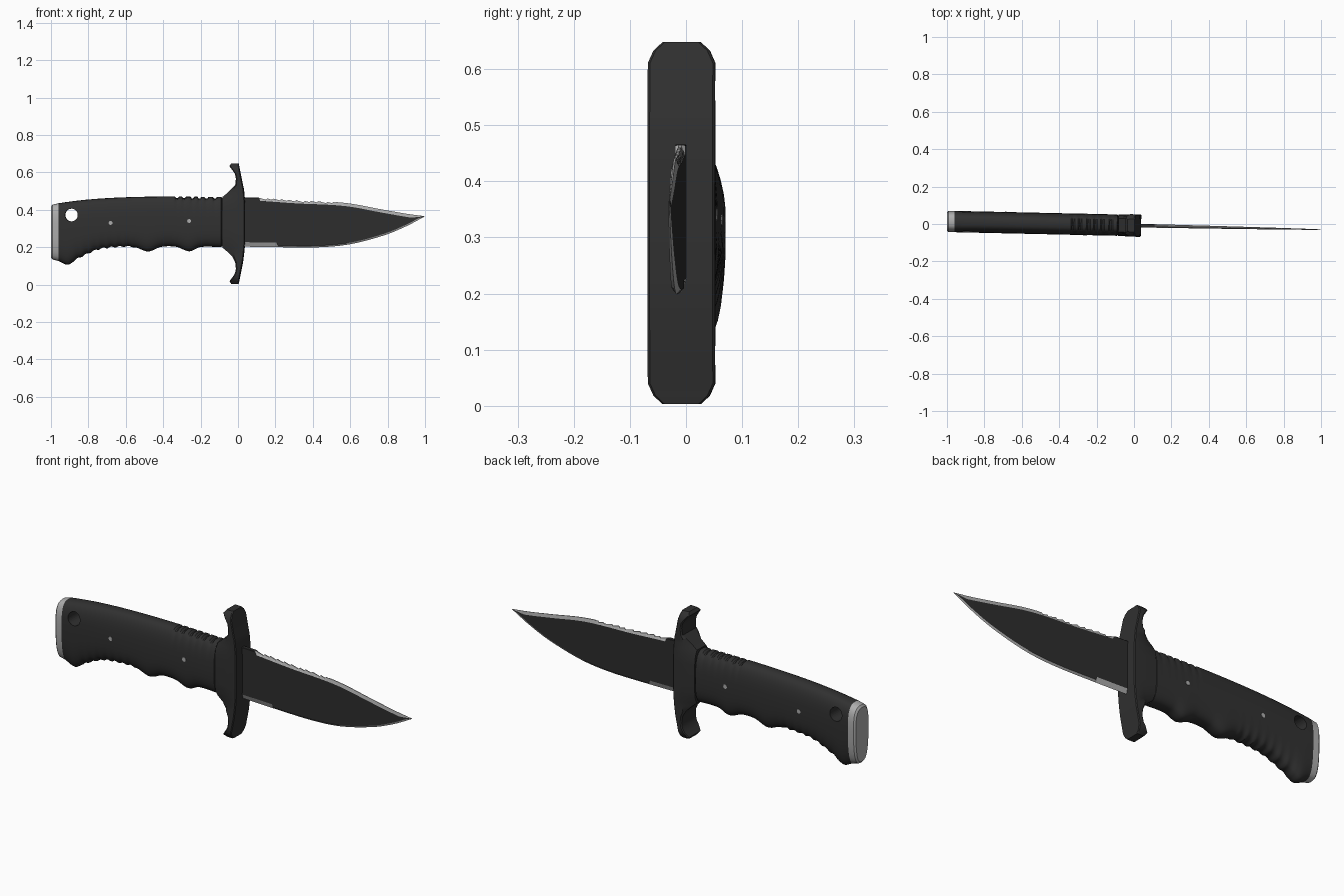
import bpy, bmesh, math
from mathutils import Vector

if "Cube" in bpy.data.objects:
    bpy.data.objects.remove(bpy.data.objects["Cube"])

TILT, SHIFT = -0.022, -0.008   # the knife lies very slightly skewed about z


def material(name, v):
    m = bpy.data.materials.new(name)
    m.diffuse_color = (v, v, v, 1)
    m.use_nodes = True
    m.node_tree.nodes["Principled BSDF"].inputs["Base Color"].default_value = m.diffuse_color
    return m


grip_black = material("grip_black", 0.03)
blade_black = material("blade_black", 0.026)
steel = material("bare_steel", 0.42)


def place(obj):
    obj.rotation_euler.z = TILT
    obj.location.y = SHIFT


def curve(pts, x):
    """Smooth interpolation through (x, value) points."""
    if x <= pts[0][0]:
        return pts[0][1]
    for i in range(len(pts) - 1):
        (x0, v0), (x1, v1) = pts[i], pts[i + 1]
        if x <= x1:
            def slope(k):
                a, b = pts[max(k - 1, 0)], pts[min(k + 1, len(pts) - 1)]
                return (b[1] - a[1]) / (b[0] - a[0])
            h = x1 - x0
            t = (x - x0) / h
            return ((2*t**3 - 3*t*t + 1) * v0 + (t**3 - 2*t*t + t) * h * slope(i)
                    + (3*t*t - 2*t**3) * v1 + (t**3 - t*t) * h * slope(i + 1))
    return pts[-1][1]


def loft(name, rings, mats, rule=None, angle=30):
    """Skin closed rings of points, cap both ends, smooth by angle."""
    bm = bmesh.new()
    vs = [[bm.verts.new(p) for p in r] for r in rings]
    n = len(rings[0])
    for i in range(len(vs) - 1):
        for j in range(n):
            k = (j + 1) % n
            f = bm.faces.new((vs[i][j], vs[i][k], vs[i + 1][k], vs[i + 1][j]))
            if rule:
                f.material_index = rule(i, j)
    bm.faces.new(vs[0])
    bm.faces.new(vs[-1])
    bmesh.ops.recalc_face_normals(bm, faces=bm.faces[:])
    me = bpy.data.meshes.new(name)
    bm.to_mesh(me)
    bm.free()
    for m in mats:
        me.materials.append(m)
    obj = bpy.data.objects.new(name, me)
    bpy.context.collection.objects.link(obj)
    place(obj)
    smooth(obj, angle)
    return obj


def smooth(obj, angle=30):
    bpy.ops.object.select_all(action='DESELECT')
    obj.select_set(True)
    bpy.context.view_layer.objects.active = obj
    bpy.ops.object.shade_smooth_by_angle(angle=math.radians(angle))


def rod(name, x, z, r, half, sides, mat):
    """Cylinder running across the handle."""
    c, s = math.cos(TILT), math.sin(TILT)
    bpy.ops.mesh.primitive_cylinder_add(vertices=sides, radius=r, depth=half * 2,
                                        location=(x * c, SHIFT + x * s, z),
                                        rotation=(math.pi / 2, 0, TILT))
    obj = bpy.context.object
    obj.name = name
    obj.data.materials.append(mat)
    return obj


# Handle outline: back, and belly with finger grooves
TOP = [(-1, .425), (-.96, .435), (-.8, .455), (-.6, .467), (-.36, .471), (-.08, .468)]
BOTTOM = [(-1, .136), (-.96, .126), (-.91, .106), (-.87, .13), (-.8, .165), (-.74, .188),
          (-.65, .199), (-.55, .199), (-.48, .177), (-.41, .202), (-.33, .202),
          (-.26, .178), (-.2, .201), (-.08, .2)]
MID = 0.32


def section(x, w=0.057, inset=0.0, n=32):
    top, bot = curve(TOP, x) - inset, curve(BOTTOM, x) + inset
    if -0.36 < x < -0.1 and (x + 0.36) % 0.04 > 0.026:      # thumb notches
        top -= 0.009
    if -0.88 < x < -0.56:                                   # belly ridges
        bot += 0.009 * abs(math.sin((x + 0.88) / 0.045 * math.pi)) - 0.003
    ring = []
    for i in range(n):
        a = 2 * math.pi * i / n
        c, s = math.cos(a), math.sin(a)
        y = math.copysign(abs(c) ** 0.7, c) * (w - inset)
        z = math.copysign(abs(s) ** 0.7, s)
        ring.append((x, y, MID + z * (top - MID if z > 0 else MID - bot)))
    return ring


# Handle grip with lanyard hole
xs = [-0.96 + 0.0075 * i for i in range(117)]
rings = [section(x) for x in xs] + [section(-0.085, inset=0.006)]
handle = loft("handle", rings, [grip_black], angle=35)
cutter = rod("hole_cutter", -0.89, 0.372, 0.034, 0.2, 32, grip_black)
cutter.hide_render = True
mod = handle.modifiers.new("hole", 'BOOLEAN')
mod.operation = 'DIFFERENCE'
mod.object = cutter
mod.solver = 'EXACT'
bpy.context.view_layer.objects.active = handle
bpy.ops.object.modifier_apply(modifier=mod.name)
bpy.data.objects.remove(cutter)
smooth(handle, 35)

# Steel pommel cap
loft("pommel_cap", [section(-1, inset=0.008), section(-0.992), section(-0.96)], [steel])

# Handle pins
for i, (x, z) in enumerate([(-0.68, 0.33), (-0.26, 0.34)]):
    rod(f"handle_pin_{i + 1}", x, z, 0.011, 0.0585, 8, steel)

# Guard: stations of z, back x, front x, half width, half width at the back
half = [(.003, -.035, .003, .034, .03), (.018, -.045, .006, .05, .045),
        (.04, -.028, .01, .06, .055), (.06, -.015, .014, .06, .056),
        (.085, -.01, .019, .06, .055), (.12, -.014, .026, .06, .052),
        (.15, -.03, .03, .06, .045), (.175, -.055, .033, .06, .036),
        (.198, -.083, .035, .06, .036), (.225, -.085, .037, .06, .051),
        (.27, -.085, .038, .06, .057)]
upper = [(0.651 - z + (0.015 if z > 0.14 else 0), *rest) for z, *rest in reversed(half)]
rings = []
for z, xl, xr, w, wb in half + upper:
    xp = max(xl + 0.006, xr - 0.05)
    rings.append([(xr, w - .004, z), (xr - .004, w, z), (xp, w, z), (xl, wb, z),
                  (xl, -wb, z), (xp, -w, z), (xr - .004, -w, z), (xr, -w + .004, z)])
loft("guard", rings, [grip_black], angle=28)

# Blade: black flats with bare steel edge bevels and a sawtooth spine
SPINE = [(.03, .466), (.11, .465), (.3, .452), (.57, .437), (.78, .4), (.9, .379), (.998, .366)]
EDGE = [(.03, .203), (.21, .2), (.44, .2), (.6, .216), (.78, .263), (.9, .312), (.998, .364)]
xs = [0.03 + 0.008 * i for i in range(122)]
rings = []
for x in xs:
    zt, zb = curve(SPINE, x), curve(EDGE, x)
    lim = 0.35 * (zt - zb)
    t = 0.0095 * (1 - x) ** 0.6 + 0.0006
    bt = min(0.017 if x > 0.11 else 0.002, lim)
    bb = min(0.024 if x < 0.21 else 0.009, lim)
    tip = zt
    if 0.11 < x < 0.52:
        tip -= 0.009 * ((x - 0.11) % 0.04) / 0.04
    yt = t * 0.85 if x < 0.11 else t * 0.3
    rings.append([(x, yt, tip), (x, t, zt - bt), (x, t, zb + bb), (x, 0, zb),
                  (x, -t, zb + bb), (x, -t, zt - bt), (x, -yt, tip)])


def blade_rule(i, j):
    if j in (2, 3):
        return 1
    return 1 if j in (0, 5, 6) and xs[i] > 0.105 else 0


loft("blade", rings, [blade_black, steel], blade_rule, angle=5)
